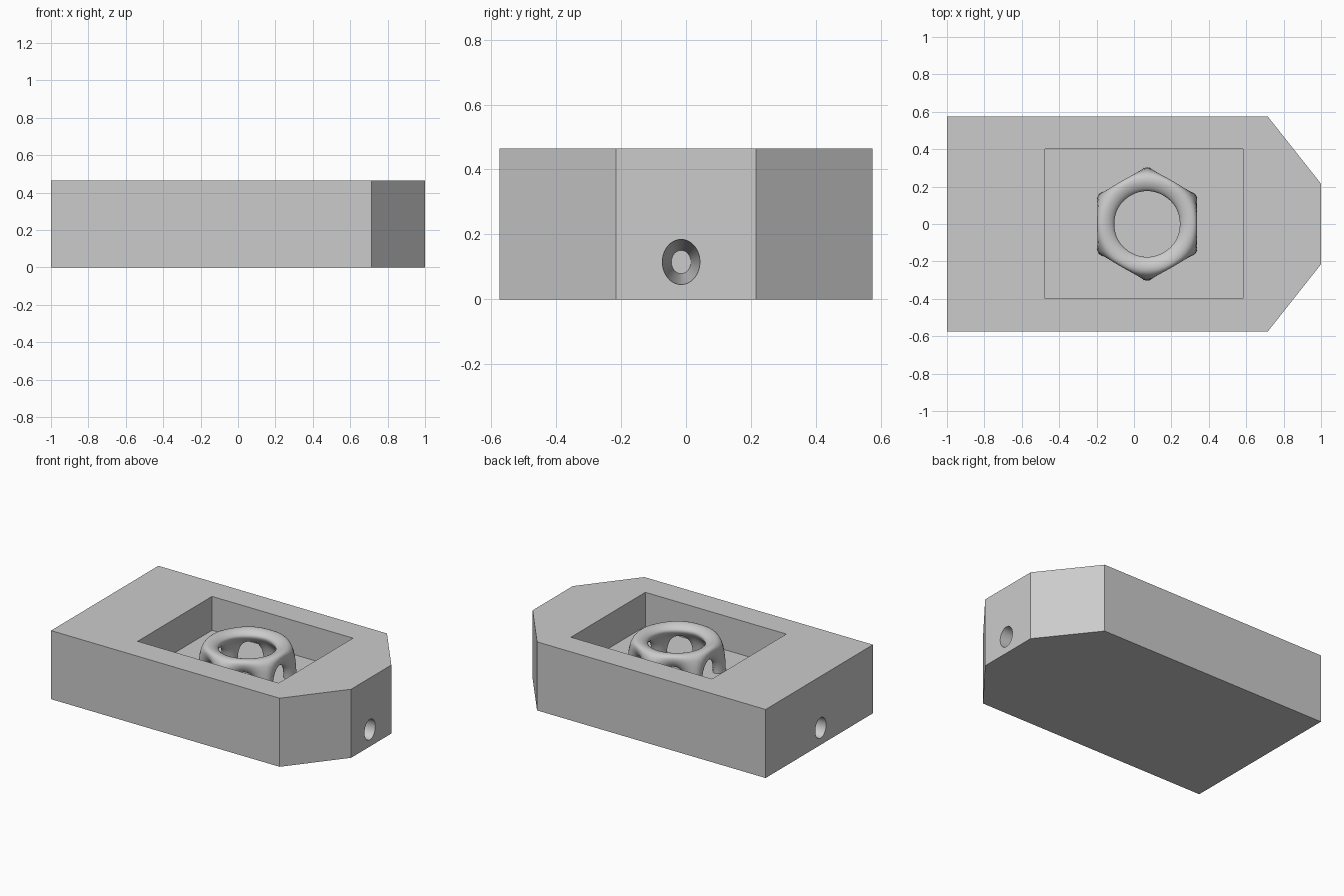
import bpy, bmesh
from math import sin, cos, pi, radians
from mathutils import Matrix, Vector

cube = bpy.data.objects.get("Cube")
if cube:
    bpy.data.objects.remove(cube)

grey = bpy.data.materials.new("plain grey")
grey.use_nodes = True
COLOUR = (0.6, 0.6, 0.6, 1)
grey.diffuse_color = COLOUR
grey.node_tree.nodes["Principled BSDF"].inputs["Base Color"].default_value = COLOUR


def make_object(name, bm):
    bmesh.ops.recalc_face_normals(bm, faces=bm.faces)
    mesh = bpy.data.meshes.new(name)
    bm.to_mesh(mesh)
    bm.free()
    mesh.materials.append(grey)
    obj = bpy.data.objects.new(name, mesh)
    bpy.context.collection.objects.link(obj)
    return obj


def prism(name, outline, z0, z1):
    """Extrude a flat outline upwards."""
    bm = bmesh.new()
    face = bm.faces.new([bm.verts.new((x, y, z0)) for x, y in outline])
    top = bmesh.ops.extrude_face_region(bm, geom=[face])["geom"]
    bmesh.ops.translate(bm, vec=(0, 0, z1 - z0),
                        verts=[v for v in top if isinstance(v, bmesh.types.BMVert)])
    return make_object(name, bm)


def tapered_bore(name, side):
    """Oval cone that narrows inwards from one end of the block."""
    bm = bmesh.new()
    bmesh.ops.create_cone(bm, cap_ends=True, segments=40, radius1=0.03,
                          radius2=0.058, depth=0.4)
    bmesh.ops.scale(bm, vec=(1.2, 1, 1), verts=bm.verts)
    bmesh.ops.transform(bm, verts=bm.verts,
                        matrix=Matrix.Translation((side * 0.801, -0.015, 0.115))
                        @ Matrix.Rotation(side * pi / 2, 4, "Y"))
    return make_object(name, bm)


# Block with two clipped corners
HEIGHT, FLOOR = 0.465, 0.235
block = prism("block", [(-1, -0.575), (0.715, -0.575), (1, -0.215),
                        (1, 0.215), (0.715, 0.575), (-1, 0.575)], 0, HEIGHT)

# Rectangular pocket and the two end bores
cutters = [prism("pocket_cutter", [(-0.475, -0.397), (0.583, -0.397),
                                   (0.583, 0.4), (-0.475, 0.4)], FLOOR, 0.6),
           tapered_bore("left_bore_cutter", 1),
           tapered_bore("right_bore_cutter", -1)]
for cutter in cutters:
    cut = block.modifiers.new(cutter.name, "BOOLEAN")
    cut.operation = "DIFFERENCE"
    cut.solver = "EXACT"
    cut.object = cutter
    cutter.hide_render = True
    cutter.hide_set(True)

# Apply the cuts and remove the helpers
bpy.context.view_layer.objects.active = block
block.select_set(True)
for cutter in cutters:
    bpy.ops.object.modifier_apply(modifier=cutter.name)
    bpy.data.objects.remove(cutter)
bpy.ops.object.shade_smooth_by_angle(angle=radians(30))
block.select_set(False)

# Rounded six-post cage, half sunk in the pocket floor
angles = [radians(30 + 60 * k) for k in range(6)]
cage = prism("hexagonal_cage", [(0.28 * cos(a), 0.28 * sin(a)) for a in angles],
             -0.19, 0.19)
cage.location = (0.07, 0, FLOOR)
frame = cage.modifiers.new("frame", "WIREFRAME")
frame.thickness = 0.15
frame.offset = 0
frame.use_even_offset = True
smooth = cage.modifiers.new("rounding", "SUBSURF")
smooth.levels = smooth.render_levels = 3
for face in cage.data.polygons:
    face.use_smooth = True
